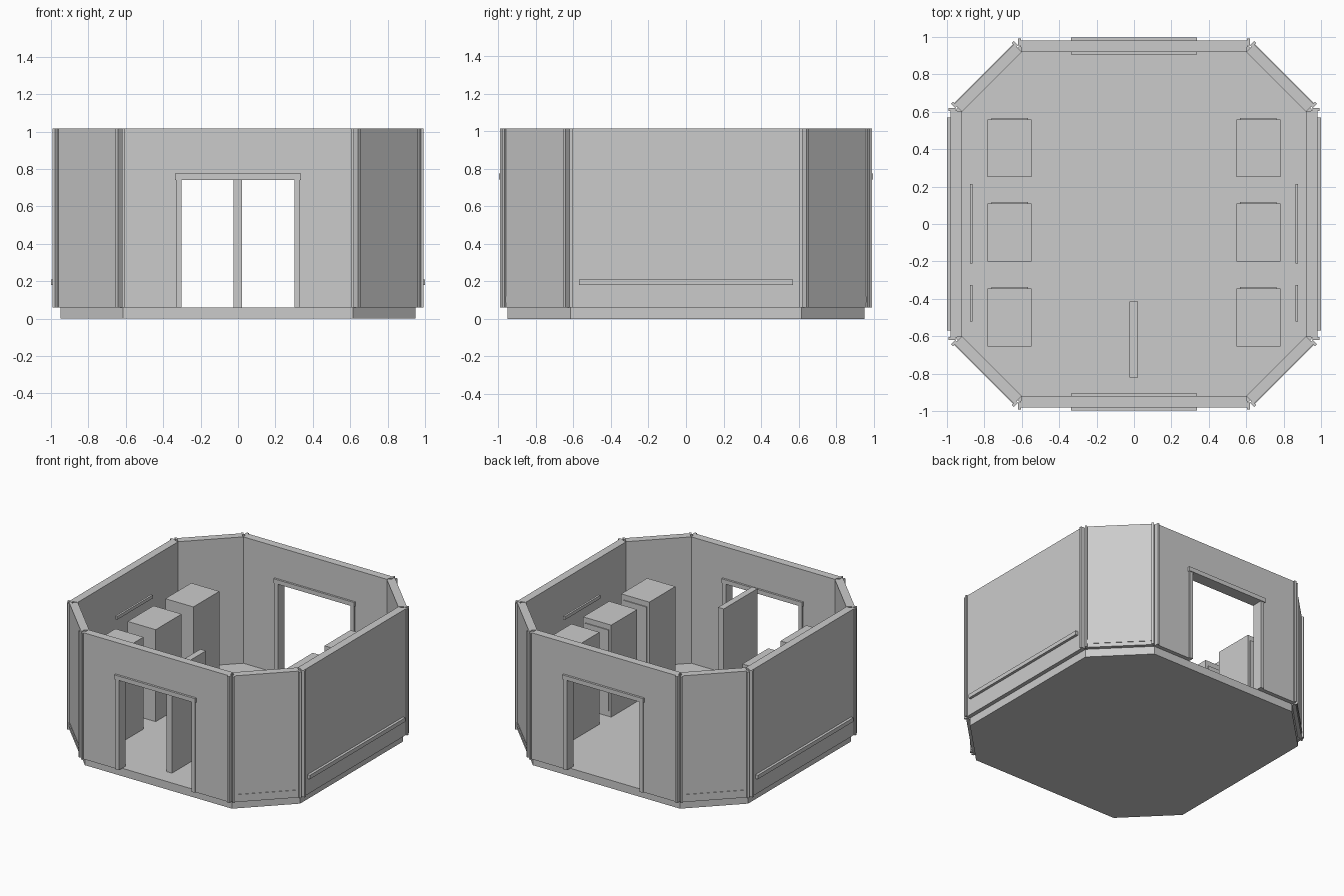
import bpy, bmesh, math
from mathutils import Matrix

if "Cube" in bpy.data.objects:
    bpy.data.objects.remove(bpy.data.objects["Cube"])

mat = bpy.data.materials.new("light_grey")
mat.diffuse_color = (0.6, 0.6, 0.6, 1)
mat.use_nodes = True
mat.node_tree.nodes["Principled BSDF"].inputs["Base Color"].default_value = mat.diffuse_color

FLOOR_TOP, WALL_TOP = 0.06, 1.015


def prism(name, pts, z0, z1, turn=0):
    """Extrude a plan outline from z0 to z1, turned about z in degrees."""
    bm = bmesh.new()
    low = [bm.verts.new((x, y, z0)) for x, y in pts]
    high = [bm.verts.new((x, y, z1)) for x, y in pts]
    bm.faces.new(low)
    bm.faces.new(high)
    n = len(pts)
    for i in range(n):
        j = (i + 1) % n
        bm.faces.new((low[i], low[j], high[j], high[i]))
    bmesh.ops.recalc_face_normals(bm, faces=bm.faces)
    bm.transform(Matrix.Rotation(math.radians(turn), 4, 'Z'))
    me = bpy.data.meshes.new(name)
    bm.to_mesh(me)
    bm.free()
    me.materials.append(mat)
    ob = bpy.data.objects.new(name, me)
    bpy.context.collection.objects.link(ob)
    return ob


def box(name, x0, x1, y0, y1, z0, z1, turn=0):
    return prism(name, [(x0, y0), (x1, y0), (x1, y1), (x0, y1)], z0, z1, turn)


# Octagonal floor slab
c, r = 0.615, 0.95
prism("floor", [(-c, -r), (c, -r), (r, -c), (r, c), (c, r), (-c, r), (-r, c), (-r, -c)],
      0, FLOOR_TOP)

for k in range(4):
    turn = 90 * k
    # Straight wall
    wall = prism("wall", [(-0.6, -0.92), (0.6, -0.92), (0.612, -0.98), (-0.612, -0.98)],
                 FLOOR_TOP, WALL_TOP, turn)
    # Edge strips of the straight wall
    for s in (-1, 1):
        x0, x1 = sorted((s * 0.604, s * 0.62))
        box("wall_edge_strip", x0, x1, -0.992, -0.955, FLOOR_TOP, WALL_TOP, turn)

    if k % 2 == 0:
        # Doorway opening
        cutter = box("doorway_cutter", -0.318, 0.318, -1.1, -0.8, 0.0, 0.76, turn)
        cutter.hide_render = True
        mod = wall.modifiers.new("doorway", 'BOOLEAN')
        mod.operation = 'DIFFERENCE'
        mod.solver = 'EXACT'
        mod.object = cutter
        bpy.context.view_layer.objects.active = wall
        bpy.ops.object.modifier_apply(modifier="doorway")
        bpy.data.objects.remove(cutter)
        # Door frame
        box("door_lintel", -0.338, 0.338, -0.996, -0.905, 0.742, 0.775, turn)
        for s in (-1, 1):
            x0, x1 = sorted((s * 0.303, s * 0.332))
            box("door_jamb", x0, x1, -0.99, -0.91, FLOOR_TOP, 0.742, turn)
    else:
        # Outer bumper rail
        box("bumper_rail", -0.57, 0.57, -1.0, -0.975, 0.18, 0.21, turn)

    # Diagonal corner wall
    prism("corner_wall", [(0.6, -0.92), (0.92, -0.6), (0.96, -0.643), (0.643, -0.96)],
          FLOOR_TOP, WALL_TOP, turn)
    # Edge strips and skirting of the corner wall, laid out along the diagonal
    for s in (-1, 1):
        x0, x1 = sorted((s * 0.222, s * 0.238))
        box("corner_edge_strip", x0, x1, -1.147, -1.115, FLOOR_TOP, WALL_TOP, turn + 45)
    box("corner_skirting", -0.222, 0.222, -1.137, -1.125, 0.088, 0.118, turn + 45)

for s in (-1, 1):
    # Cabinets with a shallow back panel
    for y in (-0.655, -0.2, 0.25):
        x0, x1 = sorted((s * 0.548, s * 0.783))
        box("cabinet", x0, x1, y, y + 0.31, FLOOR_TOP, 0.755)
        box("cabinet_panel", x0 + 0.02, x1 - 0.02, y + 0.305, y + 0.317, 0.1, 0.715)
    # Inner rails along the side walls
    x0, x1 = sorted((s * 0.863, s * 0.878))
    box("long_inner_rail", x0, x1, -0.21, 0.215, 0.75, 0.775)
    box("short_inner_rail", x0, x1, -0.52, -0.325, 0.55, 0.575)

# Partition board inside the front doorway
box("partition_board", -0.025, 0.022, -0.82, -0.415, FLOOR_TOP, 0.83)
